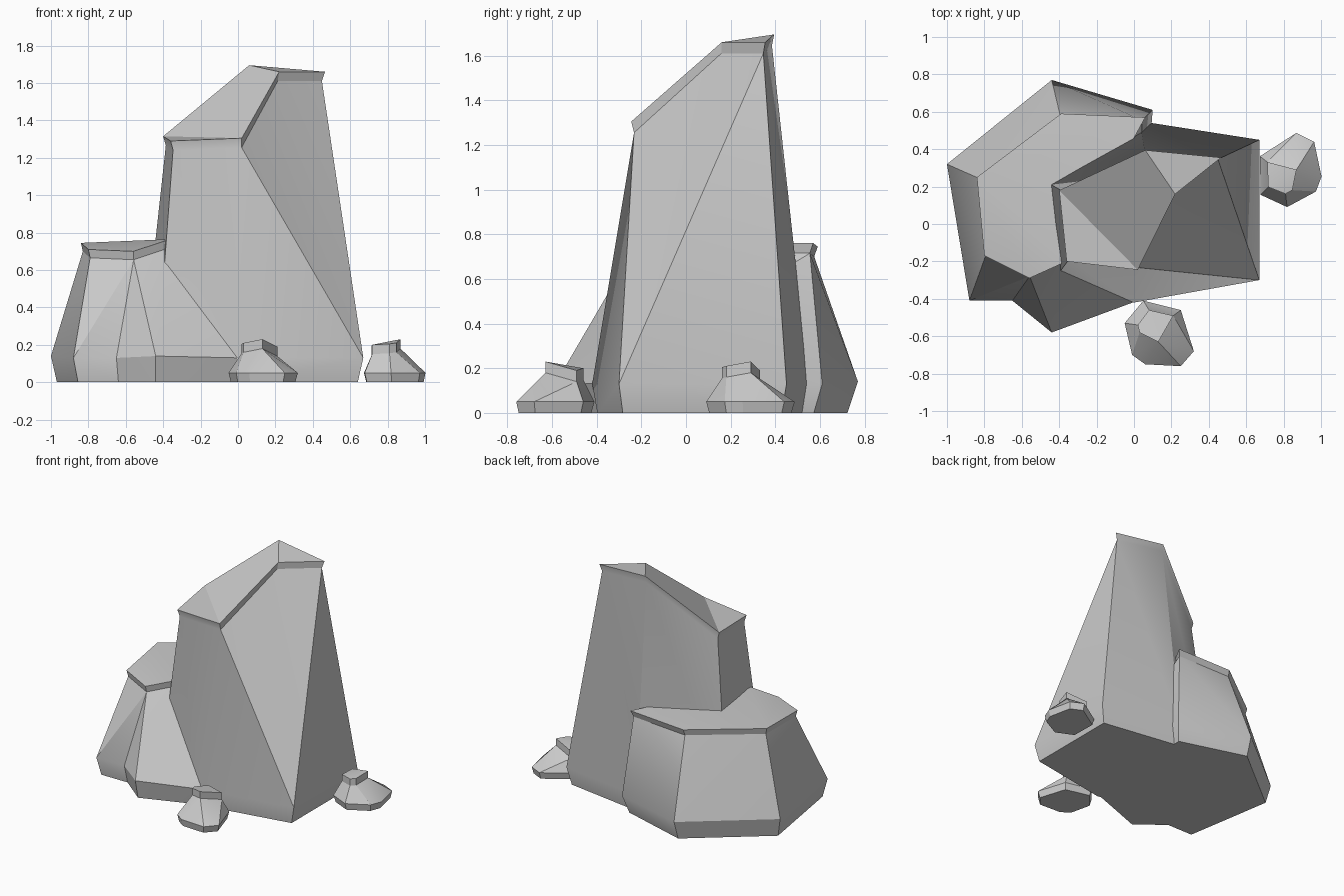
import bpy, bmesh, math
from mathutils import Vector

if "Cube" in bpy.data.objects:
    bpy.data.objects.remove(bpy.data.objects["Cube"])


def scaled(ring, factor, dz=0.0, z=None):
    """Copy of a ring scaled in plan about its middle, moved or set in height."""
    cx = sum(p.x for p in ring) / len(ring)
    cy = sum(p.y for p in ring) / len(ring)
    return [Vector((cx + (p.x - cx) * factor, cy + (p.y - cy) * factor,
                    p.z + dz if z is None else z)) for p in ring]


def rock(name, foot, rim, caps, neck, drop, foot_scale, loc=(0, 0, 0), turn=0):
    """Faceted rock: base, wide foot, neck and overhanging rim, then cap faces."""
    foot = [Vector(p) for p in foot]
    rim = [Vector(p) for p in rim]
    rings = [scaled(foot, foot_scale, z=0), foot, scaled(rim, neck, -drop), rim]
    bm = bmesh.new()
    vs = [[bm.verts.new(p) for p in r] for r in rings]
    n = len(foot)
    bm.faces.new(vs[0][::-1])
    for lo, hi in zip(vs, vs[1:]):
        for i in range(n):
            a, b, c, d = lo[i], lo[(i + 1) % n], hi[(i + 1) % n], hi[i]
            normal = (c.co - a.co).cross(d.co - b.co)
            # split every side along its outward diagonal
            if normal.dot(a.co + c.co - b.co - d.co) > 0:
                tris = (a, b, c), (a, c, d)
            else:
                tris = (a, b, d), (b, c, d)
            for t in tris:
                bm.faces.new(t)
    for cap in caps:
        bm.faces.new([vs[3][i] for i in cap])
    # rim corners shared by several foot corners collapse to one
    bmesh.ops.remove_doubles(bm, verts=bm.verts[:], dist=0.0005)
    bmesh.ops.dissolve_degenerate(bm, edges=bm.edges[:], dist=0.0001)
    bmesh.ops.recalc_face_normals(bm, faces=bm.faces[:])
    mesh = bpy.data.meshes.new(name)
    bm.to_mesh(mesh)
    bm.free()
    ob = bpy.data.objects.new(name, mesh)
    ob.location = loc
    ob.rotation_euler.z = math.radians(turn)
    bpy.context.collection.objects.link(ob)
    return ob


# Tall slanted rock
rock("tall_rock",
     [(-.51, .25, .13), (-.43, -.30, .13), (0, -.42, .13),
      (.67, -.30, .13), (.67, .45, .13), (.03, .55, .13)],
     [(-.40, .18, 1.315), (-.36, -.20, 1.29), (.02, -.245, 1.305),
      (.22, .16, 1.66), (.465, .355, 1.66), (.06, .395, 1.695)],
     [(0, 1, 2), (0, 2, 3, 5), (3, 4, 5)], .965, .05, .95)

# Short flat-topped rock leaning on it
rock("short_rock",
     [(-1, .32, .14), (-.88, -.41, .13), (-.65, -.41, .13), (-.44, -.58, .14),
      (.02, -.41, .13), (.10, .61, .13), (-.44, .77, .14)],
     [(-.84, .25, .745), (-.80, -.17, .71), (-.56, -.29, .70), (-.56, -.29, .70),
      (-.36, -.20, .765), (.06, .57, .76), (-.39, .59, .745)],
     [(0, 1, 2, 4), (0, 4, 5, 6)], .97, .045, .94)

# Two pebbles of the same shape, one turned
pebble_foot = [(-.08, .18, .05), (-.18, .06, .05), (-.14, -.11, .05), (-.07, -.16, .05),
               (.12, -.17, .05), (.19, -.09, .05), (.12, .13, .05)]
pebble_rim = [(-.05, .13, .20), (-.11, .05, .205), (-.10, .01, .21), (0, -.04, .23),
              (0, -.04, .23), (0, -.04, .23), (.08, .10, .19)]
for name, loc, turn in (("front_pebble", (.13, -.59, 0), 0),
                        ("side_pebble", (.83, .28, 0), 105)):
    rock(name, pebble_foot, pebble_rim, [(0, 1, 2, 3), (0, 3, 6)],
         1.0, .05, .93, loc, turn)

# Soft shading over shallow facets, crisp edges elsewhere
bpy.ops.object.select_all(action='SELECT')
bpy.context.view_layer.objects.active = bpy.data.objects["tall_rock"]
bpy.ops.object.shade_smooth_by_angle(angle=math.radians(25))
